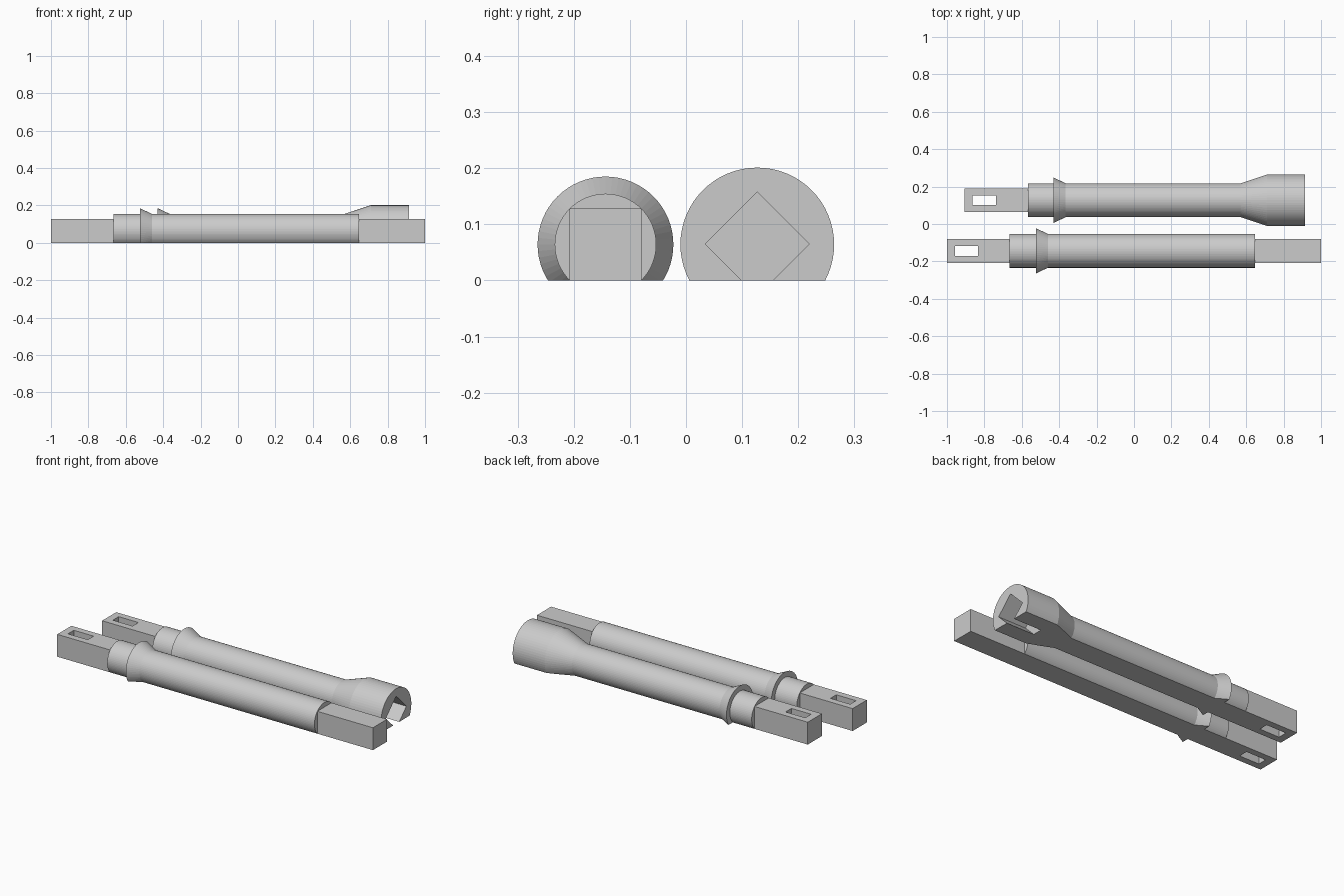
import bpy, bmesh, math
from mathutils import Matrix

if "Cube" in bpy.data.objects:
    bpy.data.objects.remove(bpy.data.objects["Cube"])

AXIS_Z = 0.064   # height of the pin axis
BAR = 0.128      # side of the square bar
R = 0.0905       # shaft radius (circumscribes the bar)
RIM = 0.121      # collar radius
HEAD = 0.137     # socket head radius
SEG = 64

grey = bpy.data.materials.new("grey")
grey.diffuse_color = (0.6, 0.6, 0.6, 1)
grey.use_nodes = True
grey.node_tree.nodes["Principled BSDF"].inputs["Base Color"].default_value = grey.diffuse_color


def finish(bm, name):
    bmesh.ops.recalc_face_normals(bm, faces=bm.faces[:])
    me = bpy.data.meshes.new(name)
    bm.to_mesh(me)
    bm.free()
    me.materials.append(grey)
    ob = bpy.data.objects.new(name, me)
    bpy.context.collection.objects.link(ob)
    return ob


def box(name, x0, x1, y, wy, z, wz, turn=0):
    """Box along x, optionally rolled about its own axis."""
    bm = bmesh.new()
    bmesh.ops.create_cube(bm, size=1)
    m = (Matrix.Translation(((x0 + x1) / 2, y, z)) @ Matrix.Rotation(turn, 4, 'X')
         @ Matrix.Diagonal((x1 - x0, wy, wz, 1)))
    bmesh.ops.transform(bm, matrix=m, verts=bm.verts[:])
    return finish(bm, name)


def turned(name, y, profile):
    """Turned part along x from (x, radius) points, sliced flat at the ground."""
    bm = bmesh.new()
    rings = []
    for x, r in profile:
        rings.append([bm.verts.new((x, y + r * math.sin(2 * math.pi * i / SEG),
                                    AXIS_Z + r * math.cos(2 * math.pi * i / SEG)))
                      for i in range(SEG)])
    for a, b in zip(rings, rings[1:]):
        for i in range(SEG):
            j = (i + 1) % SEG
            bm.faces.new((a[i], a[j], b[j], b[i]))
    bm.faces.new(rings[0])
    bm.faces.new(rings[-1])
    bmesh.ops.recalc_face_normals(bm, faces=bm.faces[:])
    cut = bmesh.ops.bisect_plane(bm, geom=bm.verts[:] + bm.edges[:] + bm.faces[:],
                                 plane_co=(0, 0, 0), plane_no=(0, 0, -1), clear_outer=True)
    edges = [e for e in cut["geom_cut"] if isinstance(e, bmesh.types.BMEdge)]
    bmesh.ops.contextual_create(bm, geom=edges)
    return finish(bm, name)


def carve(ob, cutter):
    mod = ob.modifiers.new("carve", 'BOOLEAN')
    mod.operation = 'DIFFERENCE'
    mod.solver = 'EXACT'
    mod.object = cutter
    cutter.hide_render = True
    cutter.hide_viewport = True


def slotted_end(name, x0, x1, y):
    """Square bar end with a slot straight through it."""
    bar = box(name, x0, x1, y, BAR, AXIS_Z, BAR)
    carve(bar, box(name + "_slot_cutter", x0 + 0.042, x0 + 0.167, y, 0.053, AXIS_Z, 0.4))


def collar(x):
    """Profile points of the flared collar."""
    return [(x, R), (x, RIM), (x + 0.065, R)]


# Pin with a square tip
YA = -0.1435
slotted_end("plain_pin_slotted_end", -1, -0.665, YA)
turned("plain_pin_shaft", YA, [(-0.665, R)] + collar(-0.525) + [(0.648, R)])
box("plain_pin_square_tip", 0.648, 1, YA, BAR, AXIS_Z, BAR)

# Pin with a socket head
YB = 0.127
slotted_end("socket_pin_slotted_end", -0.905, -0.568, YB)
shaft = turned("socket_pin_shaft", YB, [(-0.568, R)] + collar(-0.43)
               + [(0.57, R), (0.71, HEAD), (0.913, HEAD)])
carve(shaft, box("socket_cutter", 0.738, 1.0, YB, 0.131, AXIS_Z + 0.001, 0.131, math.pi / 4))
